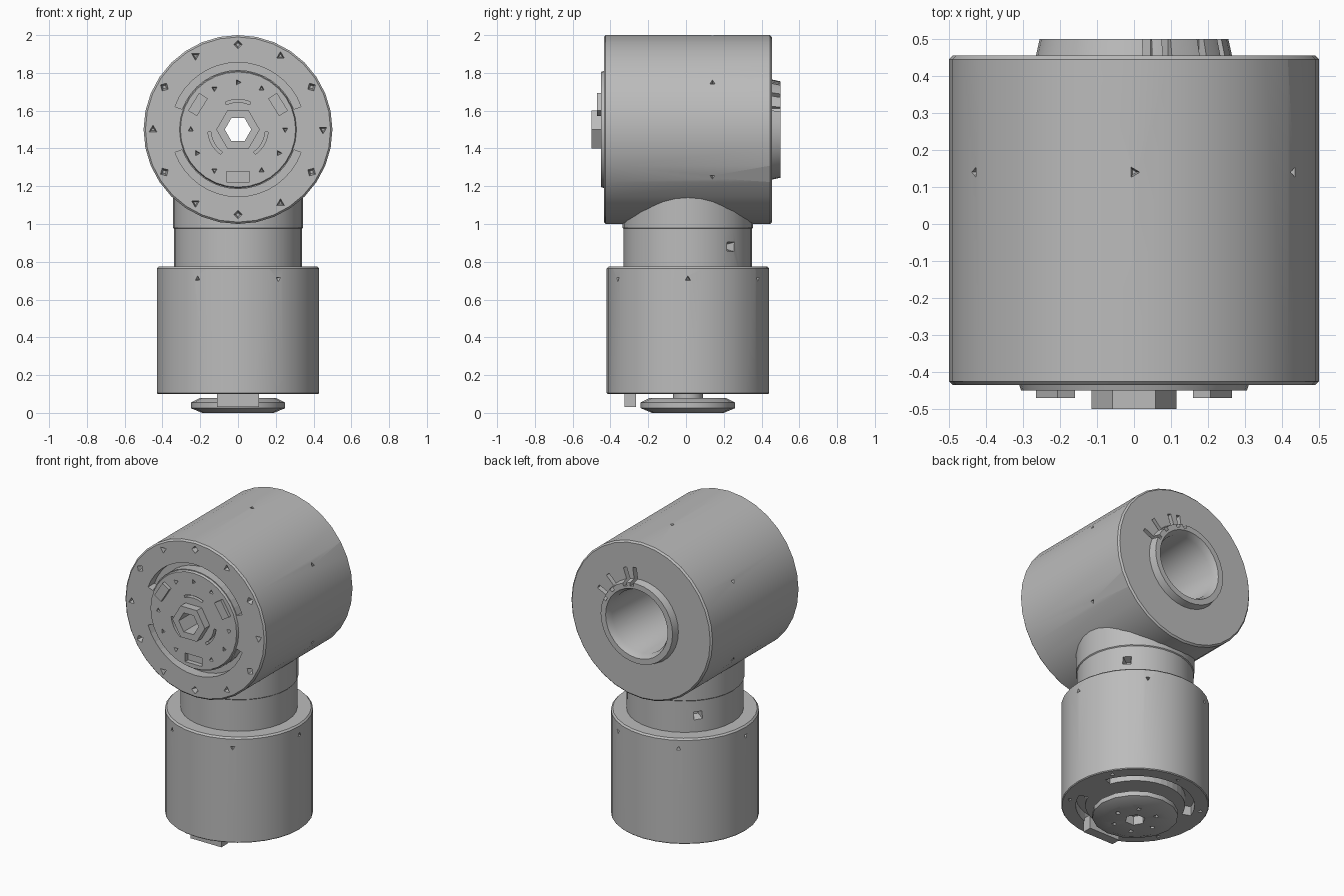
import bpy, bmesh
from math import radians, cos, sin, pi
from mathutils import Matrix, Vector

cube = bpy.data.objects.get("Cube")
if cube:
    bpy.data.objects.remove(cube)

metal = bpy.data.materials.new("plain grey metal")
metal.use_nodes = True
grey = (0.5, 0.5, 0.5, 1)
metal.diffuse_color = grey
bsdf = next(n for n in metal.node_tree.nodes if n.type == 'BSDF_PRINCIPLED')
bsdf.inputs["Base Color"].default_value = grey


def lathe(bm, profile, sides=32, start=0, sweep=360, closed=True):
    """Turn a profile of (radius, height) points about local z."""
    full = sweep == 360
    rings = []
    for i in range(sides if full else sides + 1):
        a = radians(start + sweep * i / sides)
        rings.append([bm.verts.new((r * cos(a), r * sin(a), z)) for r, z in profile])
    n = len(profile)
    for i in range(sides):
        a, b = rings[i], rings[(i + 1) % len(rings)]
        for j in range(n if closed else n - 1):
            k = (j + 1) % n
            bm.faces.new((a[j], b[j], b[k], a[k]))
    if not full:
        bm.faces.new(rings[0])
        bm.faces.new(rings[-1][::-1])
    bmesh.ops.remove_doubles(bm, verts=bm.verts[:], dist=1e-5)


def ring_cut(bm, r0, r1, z0, z1, start, sweep, sides=10):
    lathe(bm, [(r0, z0), (r1, z0), (r1, z1), (r0, z1)], sides, start, sweep)


def box(bm, size, radius, angle, z):
    m = (Matrix.Rotation(radians(angle), 4, 'Z') @ Matrix.Translation((radius, 0, z))
         @ Matrix.Diagonal((*size, 1)))
    bmesh.ops.create_cube(bm, size=1, matrix=m)


def pit(bm, radius, angle, z, size, direction, sides=3):
    """Small pointed cutter; direction is the outward normal of the pitted face."""
    a = radians(angle)
    if direction == 'radial':
        d = Vector((cos(a), sin(a), 0))
    else:
        d = Vector((0, 0, direction))
    m = (Matrix.Translation((radius * cos(a), radius * sin(a), z))
         @ d.to_track_quat('Z', 'Y').to_matrix().to_4x4() @ Matrix.Rotation(a, 4, 'Z'))
    bmesh.ops.create_cone(bm, cap_ends=True, segments=sides, radius1=size * 0.3,
                          radius2=size, depth=size * 2, matrix=m)


def finish(name, bm, place, smooth=True):
    bmesh.ops.recalc_face_normals(bm, faces=bm.faces[:])
    mesh = bpy.data.meshes.new(name)
    bm.to_mesh(mesh)
    bm.free()
    mesh.materials.append(metal)
    obj = bpy.data.objects.new(name, mesh)
    bpy.context.scene.collection.objects.link(obj)
    obj.matrix_world = place
    bpy.ops.object.select_all(action='DESELECT')
    obj.select_set(True)
    bpy.context.view_layer.objects.active = obj
    if smooth:
        bpy.ops.object.shade_smooth_by_angle(angle=radians(30))
    return obj


def carve(obj, bm):
    cutter = finish(obj.name + "_cutter", bm, obj.matrix_world.copy(), False)
    cutter.hide_render = True
    bpy.context.view_layer.objects.active = obj
    mod = obj.modifiers.new("carve", 'BOOLEAN')
    mod.operation, mod.solver, mod.object = 'DIFFERENCE', 'EXACT', cutter
    bpy.ops.object.modifier_apply(modifier=mod.name)
    bpy.data.objects.remove(cutter)


# Horizontal housing frame: local z points out of the front
head = Matrix.Translation((0, 0, 1.5)) @ Matrix.Rotation(pi / 2, 4, 'X')
base = Matrix.Translation((0, 0.01, 0))

# Horizontal housing with rear collar and deep bore
bm = bmesh.new()
lathe(bm, [(.5, -.445), (.49, -.455), (.265, -.455), (.255, -.5), (.22, -.5), (.2, -.46),
           (.2, .3), (.1, .3), (.1, .45), (.305, .45), (.31, .435), (.49, .435), (.5, .425)])
housing = finish("upper_housing", bm, head)

bm = bmesh.new()
for start in (20, 200):                      # front groove in two arcs
    ring_cut(bm, .315, .355, .37, .5, start, 140, 16)
for i in range(12):                          # rim bolt holes
    pit(bm, .45, i * 30, .435, .036, 1, 3 + i % 2)
for angle in (0, 60, 90, 120, 180, 210, 240, 300, 330):   # inner disc screw holes
    pit(bm, .25, angle, .45, .025, 1)
for start in (65, 185, 305):                 # curved slots round the hub
    ring_cut(bm, .145, .16, .42, .5, start, 50, 6)
box(bm, (.055, .12, .06), .25, 270, .45)
for i in range(6):                           # holes round the barrel
    pit(bm, .5, 30 + i * 60, -.14, .025, 'radial')
for angle in (25, 45, 70, 82):               # rear slots beside the collar
    box(bm, (.1, .025, .08), .285, angle, -.46)
carve(housing, bm)

# Hollow hexagonal hub
bm = bmesh.new()
lathe(bm, [(.07, .28), (.07, .5), (.115, .5), (.115, .28)], 6)
finish("hub_nut", bm, head, False)

# Raised pads on the front disc
bm = bmesh.new()
for angle in (32, 148):
    box(bm, (.055, .11, .04), .25, angle, .45)
finish("front_pads", bm, head, False)

# Neck joining the two housings
bm = bmesh.new()
lathe(bm, [(0, .7), (.34, .7), (.34, .975), (.345, .98), (.345, 1.16), (0, 1.16)], closed=False)
neck = finish("neck", bm, base)
bm = bmesh.new()
for angle in (42, 138):
    pit(bm, .34, angle, .88, .055, 'radial', 4)
carve(neck, bm)

# Upright lower housing
bm = bmesh.new()
lathe(bm, [(0, .1), (.425, .1), (.43, .105), (.43, .765), (.42, .775), (0, .775)], closed=False)
lower = finish("lower_housing", bm, base)
bm = bmesh.new()
for i in range(6):
    pit(bm, .43, i * 60, .71, .025, 'radial')
for start in (20, 200):                      # underside groove
    ring_cut(bm, .29, .345, .05, .16, start, 140, 16)
for i in range(6):
    pit(bm, .385, 30 + i * 60, .1, .025, -1)
carve(lower, bm)

# Flange under the lower housing, with its stem
bm = bmesh.new()
lathe(bm, [(0, .005), (.19, 0), (.25, .025), (.25, .055), (.2, .08), (.08, .08),
           (.08, .12), (0, .12)], 16, closed=False)
flange = finish("bottom_flange", bm, base)
bm = bmesh.new()
lathe(bm, [(0, -.05), (.06, -.05), (.06, .06), (0, .06)], 6, closed=False)
for i in range(6):
    pit(bm, .13, i * 60, 0, .025, -1, 4)
carve(flange, bm)

# Locating tab under the front
bm = bmesh.new()
box(bm, (.06, .22, .09), .305, 270, .075)
finish("locating_tab", bm, base, False)
